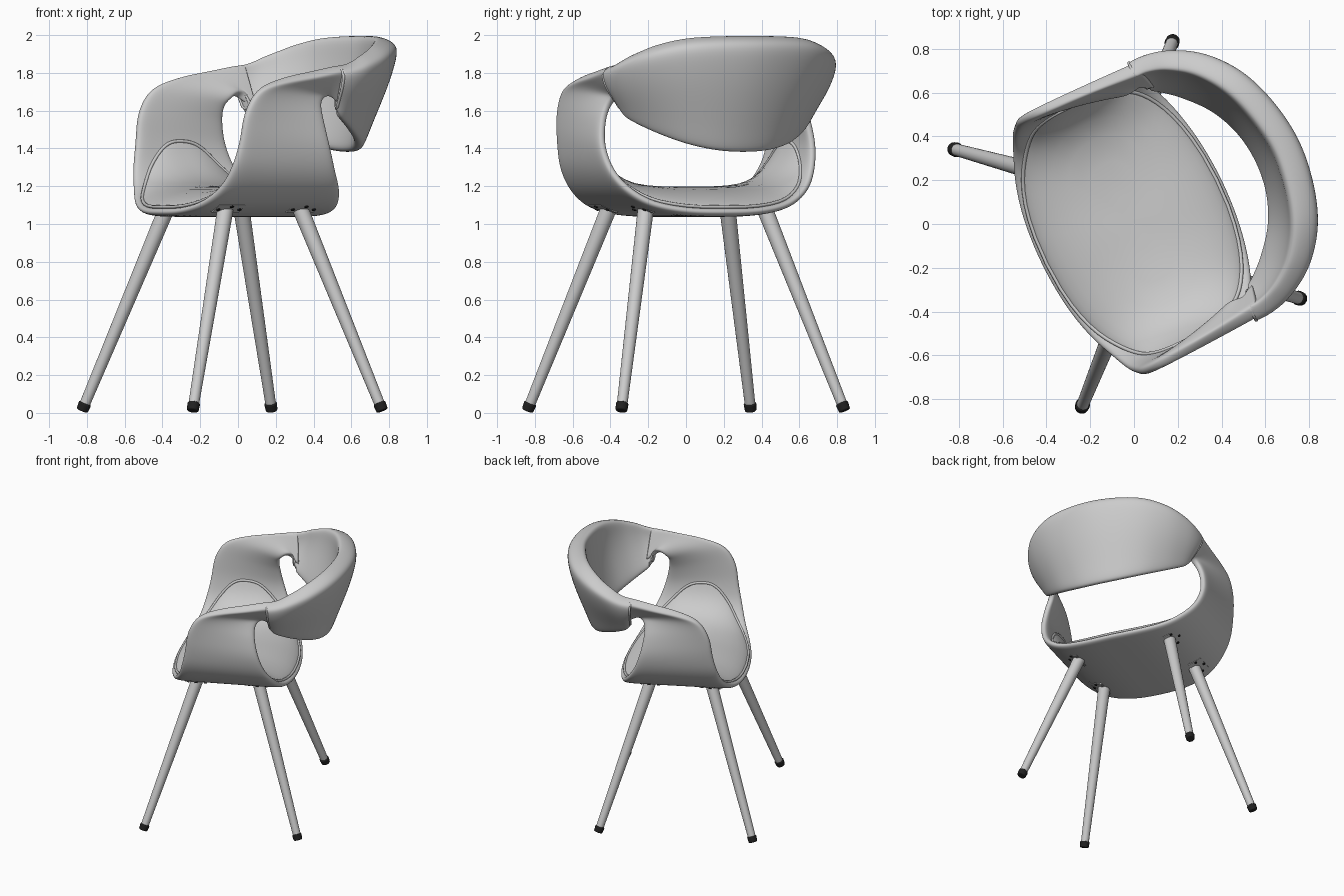
import bpy, bmesh, math
from mathutils import Vector, Matrix

if "Cube" in bpy.data.objects:
    bpy.data.objects.remove(bpy.data.objects["Cube"])

# Local frame: +x = back of chair, y = sideways; whole chair is turned about z
M = Matrix.Rotation(math.radians(26.35), 4, 'Z') @ Matrix.Translation((0, 0.014, 0))
black = bpy.data.materials.new("black_rubber")
black.diffuse_color = (0.015, 0.015, 0.015, 1)
black.use_nodes = True
black.node_tree.nodes["Principled BSDF"].inputs["Base Color"].default_value = black.diffuse_color


def finish(bm, name, mat=None, subsurf=0, angle=None):
    bmesh.ops.recalc_face_normals(bm, faces=bm.faces)
    me = bpy.data.meshes.new(name)
    bm.to_mesh(me)
    bm.free()
    ob = bpy.data.objects.new(name, me)
    bpy.context.collection.objects.link(ob)
    ob.matrix_world = M
    for p in me.polygons:
        p.use_smooth = True
    if angle:
        me.set_sharp_from_angle(angle=math.radians(angle))
    if mat:
        me.materials.append(mat)
    if subsurf:
        m = ob.modifiers.new("smooth", 'SUBSURF')
        m.levels = m.render_levels = subsurf
    return ob


def mirrored(half):
    flip = lambda r: (r[0], -r[1], r[2], r[3], -r[4], r[5], r[6], r[7])
    return [flip(r) for r in reversed(half[1:])] + half


def station(st, s):
    # Catmull-Rom interpolation between stations
    n = len(st) - 1
    i = max(0, min(n - 1, int(math.floor(s))))
    t = s - i
    p = [st[max(0, min(n, k))] for k in (i - 1, i, i + 1, i + 2)]
    return [0.5 * (2 * b + (c - a) * t + (2 * a - 5 * b + 4 * c - d) * t * t
                   + (3 * b - a - 3 * c + d) * t ** 3) for a, b, c, d in zip(*p)]


def point(st, s, c):
    r = station(st, s)
    return Vector(r[0:3]).lerp(Vector(r[3:6]), c)


def frame(st, s, c, bulge=0):
    # outer surface point, inward normal, thickness
    e = 0.02
    n = (point(st, s, c + e) - point(st, s, c - e)).cross(
        point(st, s + e, c) - point(st, s - e, c)).normalized()
    r = station(st, s)
    return point(st, s, c) - n * bulge * 6.75 * c * c * (1 - c), n, r[6] + (r[7] - r[6]) * c


def loft(st, name, bulge=0, sub=3, outset=0.0):
    cols = [0, .05, .2, .4, .6, .8, .95, 1]
    bm = bmesh.new()
    rings = []
    for k in range((len(st) - 1) * sub + 1):
        outer, inner = [], []
        for c in cols:
            p, n, th = frame(st, k / sub, c, bulge)
            q = 0.22 if c in (0, 1) else 0
            outer.append(bm.verts.new(p + n * (th * q - outset)))
            inner.append(bm.verts.new(p + n * (th * (1 - q) + outset)))
        rings.append(outer + inner[::-1])
    m = len(rings[0])
    for a, b in zip(rings, rings[1:]):
        for j in range(m):
            bm.faces.new((a[j], a[(j + 1) % m], b[(j + 1) % m], b[j]))
    for r in (rings[0], rings[-1]):
        h = m // 2
        for j in range(h - 1):
            bm.faces.new((r[j], r[j + 1], r[m - 2 - j], r[m - 1 - j]))
    return finish(bm, name, subsurf=2)


def piping(name, pts, radius):
    cu = bpy.data.curves.new(name, 'CURVE')
    cu.dimensions = '3D'
    cu.bevel_depth = radius
    cu.bevel_resolution = 2
    sp = cu.splines.new('POLY')
    sp.points.add(len(pts) - 1)
    for q, p in zip(sp.points, pts):
        q.co = (*p, 1)
    sp.use_cyclic_u = True
    ob = bpy.data.objects.new(name, cu)
    bpy.context.collection.objects.link(ob)
    ob.matrix_world = M


# Shell with arms: front point, rear point, thickness front/rear (centre to arm tip)
shell = mirrored([
    (-.46, 0, 1.038, .45, 0, 1.038, .05, .05),
    (-.445, .22, 1.045, .435, .22, 1.045, .05, .05),
    (-.405, .40, 1.085, .395, .41, 1.083, .05, .05),
    (-.355, .53, 1.17, .345, .54, 1.165, .05, .05),
    (-.32, .61, 1.29, .285, .615, 1.275, .05, .05),
    (-.29, .645, 1.43, .24, .645, 1.41, .05, .05),
    (-.265, .66, 1.58, .215, .63, 1.54, .05, .05),
    (-.195, .665, 1.695, .213, .60, 1.625, .05, .05),
    (-.07, .665, 1.742, .235, .575, 1.665, .055, .05),
    (.13, .66, 1.775, .275, .558, 1.67, .065, .05),
    (.29, .655, 1.808, .32, .55, 1.635, .075, .05),
    (.35, .65, 1.815, .36, .54, 1.61, .075, .05)])
loft(shell, "seat_shell_with_arms")

# Backrest: bottom point, top point, thickness bottom/top (centre to seam)
back = mirrored([
    (.67, 0, 1.375, .85, 0, 1.97, .05, .14),
    (.65, .16, 1.385, .82, .22, 1.967, .05, .14),
    (.585, .31, 1.42, .75, .405, 1.95, .05, .135),
    (.485, .43, 1.475, .63, .55, 1.908, .05, .12),
    (.40, .505, 1.525, .49, .63, 1.86, .05, .10),
    (.345, .54, 1.56, .38, .655, 1.825, .05, .085),
    (.315, .552, 1.60, .30, .655, 1.812, .05, .08)])
loft(back, "backrest", bulge=0.02, outset=0.006)

# Seam trim at both sleeve ends
for s, side in ((0.1, "right"), (len(back) - 1.1, "left")):
    lo, hi = [], []
    for k in range(13):
        c = .03 + .94 * k / 12
        p, n, th = frame(back, s, c, 0.02)
        q = 0.28 if k in (0, 12) else 0
        lo.append(p + n * (th * q - .001))
        hi.append(p + n * (th * (1 - q) + .001))
    piping(side + "_seam_trim", lo + hi[::-1], 0.008)


# Seat pad: domed superellipse laid on the inside of the shell
def pad_point(r, a, lift):
    sup = lambda w: math.copysign(abs(w) ** (2 / 2.5), w)
    x, y = r * sup(math.cos(a)), r * sup(math.sin(a))
    p, n, th = frame(shell, (len(shell) - 1) / 2 + 5.1 * y, .5 + .475 * x)
    return p + n * (th + lift * (1 - .65 * y * y))


bm = bmesh.new()
N = 96
radii = [.12, .3, .5, .68, .82, .91, .96, .985, 1]
rings = [[bm.verts.new(pad_point(r, 2 * math.pi * k / N, .11 * (1 - r ** 2.4) ** .75))
          for k in range(N)] for r in radii]
rings.append([bm.verts.new(pad_point(1, 2 * math.pi * k / N, -.03)) for k in range(N)])
mid = bm.verts.new(pad_point(0, 0, .11))
for k in range(N):
    bm.faces.new((mid, rings[0][k], rings[0][(k + 1) % N]))
    for a, b in zip(rings, rings[1:]):
        bm.faces.new((a[k], a[(k + 1) % N], b[(k + 1) % N], b[k]))
finish(bm, "seat_pad")
piping("pad_piping", [pad_point(1.0, 2 * math.pi * k / N, .002) for k in range(N)], 0.009)


# Legs, feet and mounting plates
def rod(name, p, q, r1, r2, mat=None):
    bm = bmesh.new()
    d = q - p
    mtx = Matrix.Translation((p + q) / 2) @ d.to_track_quat('Z', 'Y').to_matrix().to_4x4()
    bmesh.ops.create_cone(bm, cap_ends=True, segments=28, radius1=r1, radius2=r2,
                          depth=d.length, matrix=mtx)
    return finish(bm, name, mat, angle=40)


for end, foot_x, top_x in (("front", -.588, -.24), ("back", .533, .20)):
    for side, sy in (("left", 1), ("right", -1)):
        name = end + "_" + side
        foot, top = Vector((foot_x, sy * .66, .011)), Vector((top_x, sy * .35, 1.085))
        d = (top - foot).normalized()
        rod(name + "_leg", foot + d * .04, top, .028, .043)
        cap = rod(name + "_foot", foot, foot + d * .045, .031, .034, black)
        bv = cap.modifiers.new("round", 'BEVEL')
        bv.width, bv.segments = .007, 3
        # plate hugging the shell underside
        tilt = Matrix.Translation((top_x, sy * .385, 1.087)) @ \
            Matrix.Rotation(sy * math.radians(23), 4, 'X')
        bm = bmesh.new()
        bmesh.ops.create_cube(bm, size=1, matrix=tilt @ Matrix.Diagonal((.17, .11, .02, 1)))
        bmesh.ops.bevel(bm, geom=[e for e in bm.edges], offset=.006, segments=2,
                        affect='EDGES')
        finish(bm, name + "_plate", angle=40)
        for k, (sx, sv) in enumerate(((-.062, 0), (.062, 0), (0, .04 * sy))):
            rod(f"{name}_screw_{k + 1}", tilt @ Vector((sx, sv, -.016)),
                tilt @ Vector((sx, sv, 0)), .010, .010, black)
